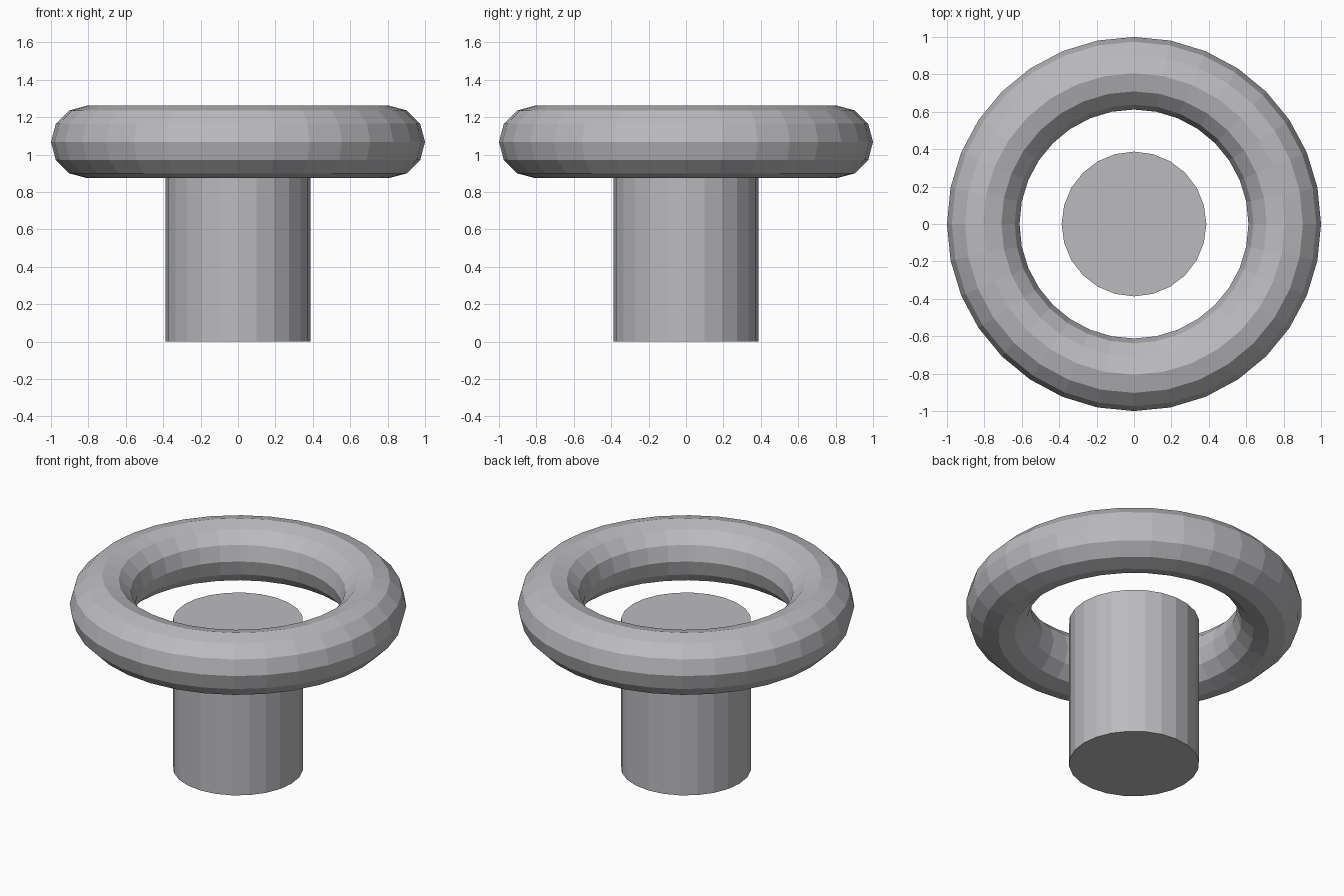
import bpy

if "Cube" in bpy.data.objects:
    bpy.data.objects.remove(bpy.data.objects["Cube"])

# Single grey for both parts
grey = bpy.data.materials.new("grey")
grey.diffuse_color = (0.5, 0.5, 0.52, 1.0)
grey.use_nodes = True
grey.node_tree.nodes["Principled BSDF"].inputs["Base Color"].default_value = grey.diffuse_color


def finish(name):
    obj = bpy.context.object
    obj.name = name
    obj.data.materials.append(grey)
    bpy.ops.object.shade_flat()


# Upright post
POST_HEIGHT = 0.97
bpy.ops.mesh.primitive_cylinder_add(vertices=24, radius=0.387, depth=POST_HEIGHT,
                                    location=(0, 0, POST_HEIGHT / 2))
finish("post")

# Ring floating around the top of the post
bpy.ops.mesh.primitive_torus_add(major_segments=32, minor_segments=12,
                                 major_radius=0.806, minor_radius=0.194,
                                 location=(0, 0, 1.068))
finish("ring")
